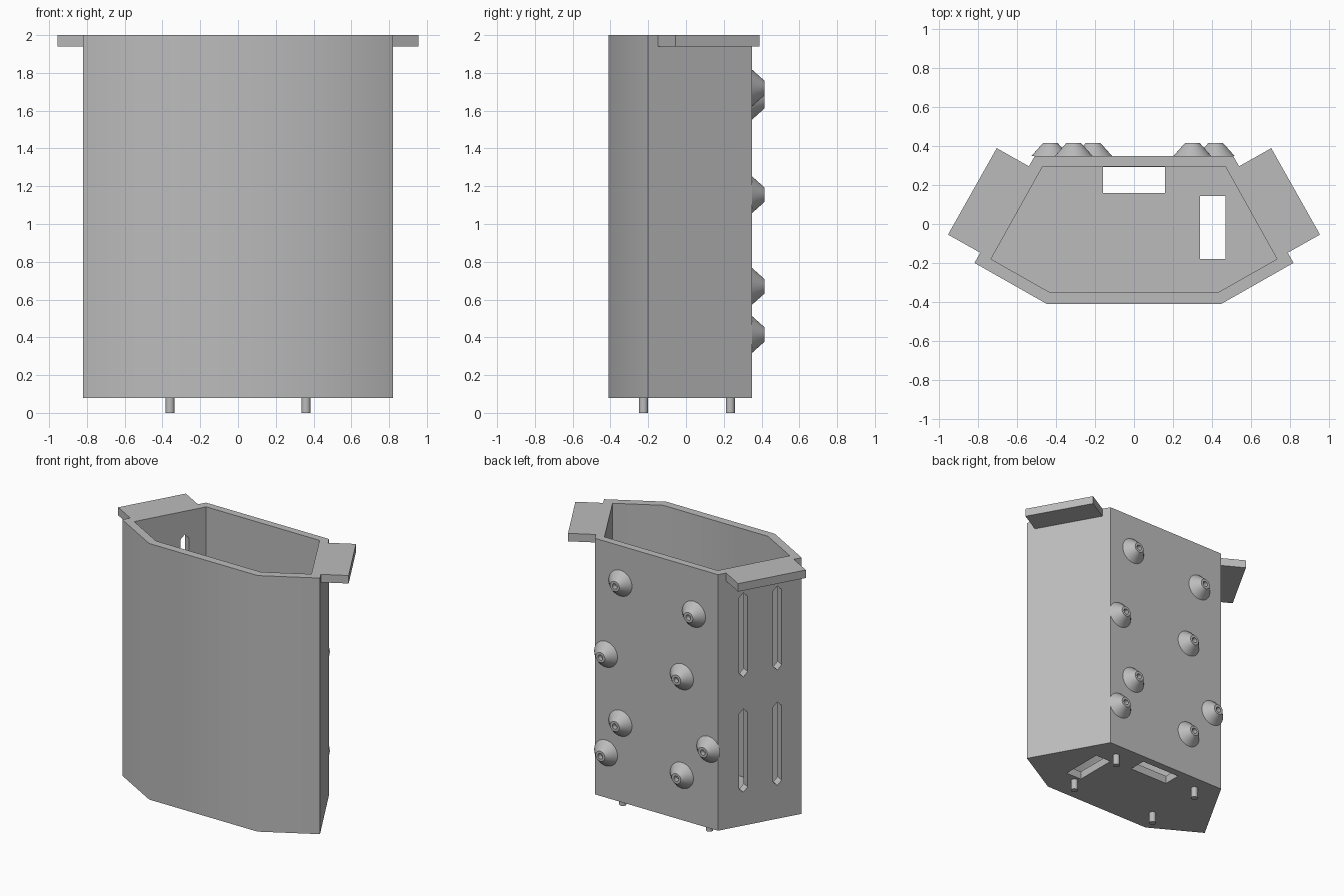
import bpy, bmesh, math
from mathutils import Matrix, Vector

cube = bpy.data.objects.get("Cube")
if cube:
    bpy.data.objects.remove(cube, do_unlink=True)

grey = bpy.data.materials.new("plain grey")
grey.use_nodes = True
grey.diffuse_color = (0.5, 0.5, 0.5, 1)
grey.node_tree.nodes["Principled BSDF"].inputs["Base Color"].default_value = (0.5, 0.5, 0.5, 1)


def finish(name, bm):
    bmesh.ops.recalc_face_normals(bm, faces=bm.faces)
    mesh = bpy.data.meshes.new(name)
    bm.to_mesh(mesh)
    bm.free()
    mesh.materials.append(grey)
    ob = bpy.data.objects.new(name, mesh)
    bpy.context.collection.objects.link(ob)
    return ob


def smooth(ob):
    bpy.ops.object.select_all(action='DESELECT')
    ob.select_set(True)
    bpy.context.view_layer.objects.active = ob
    bpy.ops.object.shade_smooth_by_angle(angle=math.radians(31))


def prism(name, outline, low, high, frame=Matrix()):
    """Extrude a flat outline from low to high along the frame's z."""
    bm = bmesh.new()
    base = bm.faces.new([bm.verts.new((x, y, low)) for x, y in outline])
    new = bmesh.ops.extrude_face_region(bm, geom=[base])["geom"]
    bmesh.ops.translate(bm, vec=(0, 0, high - low),
                        verts=[v for v in new if isinstance(v, bmesh.types.BMVert)])
    bm.transform(frame)
    return finish(name, bm)


def rect(x0, x1, y0, y1):
    return [(x0, y0), (x1, y0), (x1, y1), (x0, y1)]


def mirrored(half):
    return half + [(-x, y) for x, y in reversed(half)]


def lathe(name, profile, frame, steps=32):
    bm = bmesh.new()
    verts = [bm.verts.new((r, 0, z)) for r, z in profile]
    edges = [bm.edges.new(pair) for pair in zip(verts, verts[1:])]
    bmesh.ops.spin(bm, geom=verts + edges, axis=(0, 0, 1), cent=(0, 0, 0),
                   angle=math.tau, steps=steps)
    bmesh.ops.remove_doubles(bm, verts=bm.verts, dist=0.0005)
    bm.transform(frame)
    ob = finish(name, bm)
    smooth(ob)
    return ob


def wall_frame(side):
    """x runs back along the slanted side wall, y is up, z points outward."""
    front, back = Vector((0.82 * side, -0.2, 0)), Vector((0.51 * side, 0.35, 0))
    along = (back - front).normalized()
    up = Vector((0, 0, 1))
    out = along.cross(up) * side
    return Matrix.Translation(front) @ Matrix((along, up, out)).transposed().to_4x4()


# Six-sided shell and its cutters
shell = prism("bin_shell", mirrored([(0.45, -0.41), (0.82, -0.2), (0.51, 0.35)]), 0.08, 2)
cutters = [
    prism("cavity_cutter", mirrored([(0.435, -0.35), (0.735, -0.18), (0.47, 0.295)]), 0.14, 2.2),
    prism("back_floor_cutter", rect(-0.16, 0.16, 0.16, 0.293), 0, 0.2),
    prism("side_floor_cutter", rect(0.34, 0.47, -0.18, 0.145), 0, 0.2),
]

# Pointed slots through the side walls, and the rim tabs
w = 0.033
for side, label in ((1, "left"), (-1, "right")):
    frame = wall_frame(side)
    for c in (0.184, 0.44):
        for low, high in ((0.33, 0.955), (1.195, 1.825)):
            outline = [(c, low), (c + w, low + w), (c + w, high - w),
                       (c, high), (c - w, high - w), (c - w, low + w)]
            cutters.append(prism("slot_cutter", outline, -0.1, 0.05, frame))
    prism(label + "_rim_tab", rect(0.06, 0.57, 1.94, 2), 0, 0.19, frame)

bpy.context.view_layer.objects.active = shell
for cutter in cutters:
    mod = shell.modifiers.new("cut", 'BOOLEAN')
    mod.operation, mod.solver, mod.object = 'DIFFERENCE', 'EXACT', cutter
    bpy.ops.object.modifier_apply(modifier=mod.name)
    bpy.data.objects.remove(cutter, do_unlink=True)
smooth(shell)

# Conical studs with recessed tips on the back
stud = [(0.097, 0), (0.038, 0.066), (0.02, 0.066), (0.02, 0.03), (0, 0.03)]
face_back = Matrix.Rotation(-math.pi / 2, 4, 'X')
for x, z in ((0.3, 1.72), (-0.31, 1.65), (0.42, 1.155), (-0.21, 1.155),
             (0.3, 0.67), (-0.43, 0.67), (0.42, 0.415), (-0.21, 0.415)):
    lathe("back_stud", stud, Matrix.Translation((x, 0.35, z)) @ face_back)

# Pegs under the floor
for x in (-0.36, 0.36):
    for y in (-0.225, 0.235):
        lathe("foot_peg", [(0, 0), (0.024, 0), (0.024, 0.08)], Matrix.Translation((x, y, 0)), 20)
